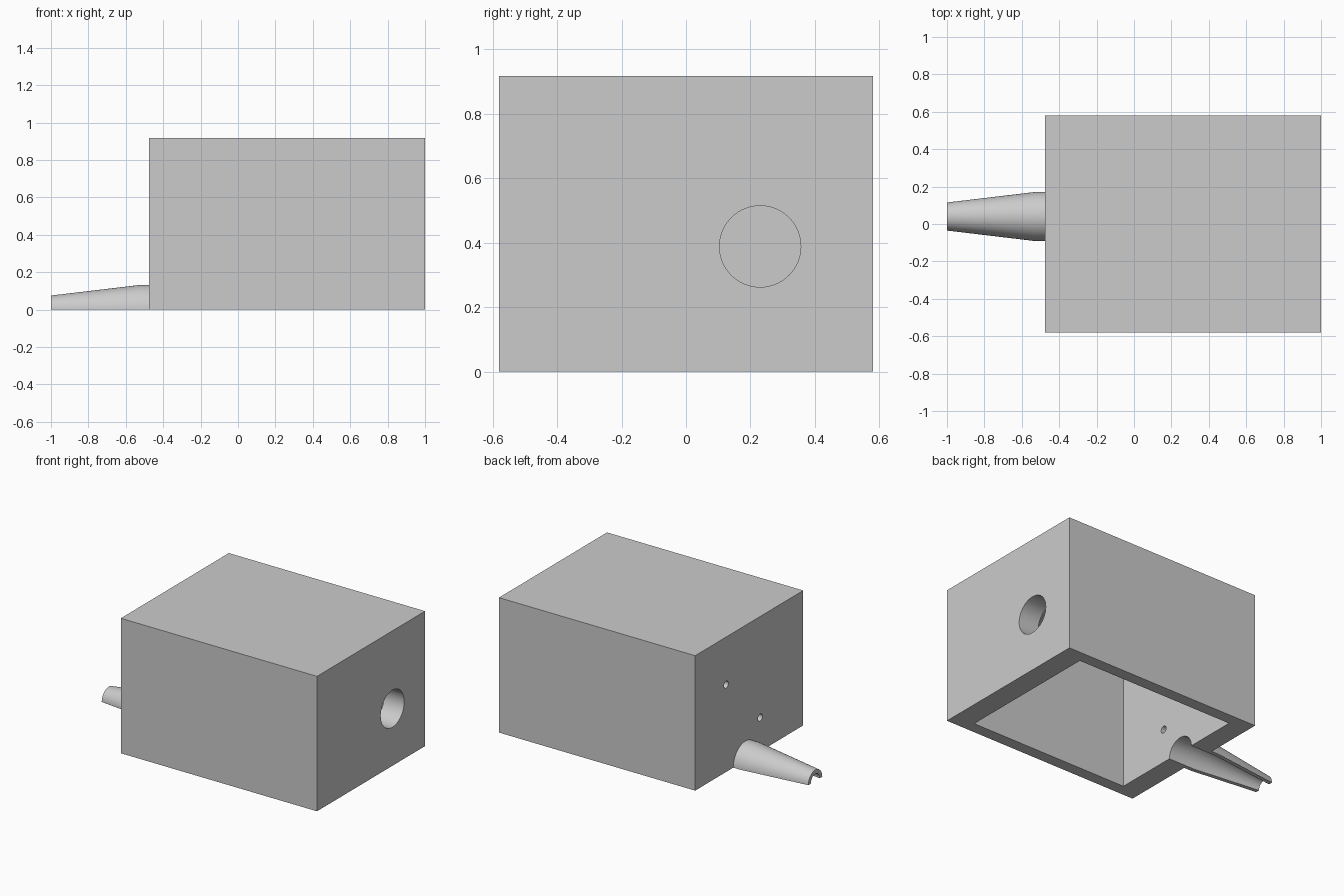
import bpy, bmesh, math
from mathutils import Vector

if "Cube" in bpy.data.objects:
    bpy.data.objects.remove(bpy.data.objects["Cube"], do_unlink=True)

grey = bpy.data.materials.new("light_grey")
grey.use_nodes = True
colour = (0.6, 0.6, 0.6, 1)
grey.diffuse_color = colour
grey.node_tree.nodes["Principled BSDF"].inputs["Base Color"].default_value = colour

LEFT, RIGHT = -0.475, 1.0          # outer ends of the housing
CAVITY_LEFT, CAVITY_RIGHT = -0.335, 0.85
SPOUT_Y, SPOUT_R, SPOUT_WALL = 0.04, 0.131, 0.027


def box(name, low, high):
    low, high = Vector(low), Vector(high)
    bpy.ops.mesh.primitive_cube_add(size=1, location=(low + high) / 2)
    ob = bpy.context.object
    ob.name = name
    ob.scale = high - low
    bpy.ops.object.transform_apply(location=True, rotation=False, scale=True)
    return ob


def rod(name, x, y, z, radius, length=0.4, sides=64):
    """Cylinder along x, centred on the point."""
    bpy.ops.mesh.primitive_cylinder_add(vertices=sides, radius=radius, depth=length,
                                        location=(x, y, z), rotation=(0, math.pi / 2, 0))
    bpy.context.object.name = name
    return bpy.context.object


def activate(ob):
    bpy.ops.object.select_all(action='DESELECT')
    ob.select_set(True)
    bpy.context.view_layer.objects.active = ob


def cut(ob, cutter):
    cutter.hide_render = True
    mod = ob.modifiers.new("cut", 'BOOLEAN')
    mod.operation, mod.solver, mod.object = 'DIFFERENCE', 'EXACT', cutter
    activate(ob)
    bpy.ops.object.modifier_apply(modifier=mod.name)
    bpy.data.objects.remove(cutter, do_unlink=True)


def finish(ob):
    ob.data.materials.clear()
    ob.data.materials.append(grey)
    activate(ob)
    bpy.ops.object.shade_smooth_by_angle(angle=math.radians(30))


# Housing: thick-walled box, open underneath
housing = box("housing", (LEFT, -0.58, 0), (RIGHT, 0.58, 0.917))
cut(housing, box("cavity_cutter", (CAVITY_LEFT, -0.5, -0.2), (CAVITY_RIGHT, 0.5, 0.837)))

# Large port on one end, two small holes and the spout opening on the other
cut(housing, rod("port_cutter", RIGHT, 0.23, 0.388, 0.126))
for y, z in ((0.247, 0.593), (-0.118, 0.23)):
    cut(housing, rod("small_hole_cutter", LEFT, y, z, 0.024, sides=32))
cut(housing, rod("spout_cutter", LEFT, SPOUT_Y, 0, SPOUT_R))
finish(housing)

# Spout: tapering half-pipe, a loop of four half-circles skinned together
bm = bmesh.new()
stations = [(CAVITY_LEFT, SPOUT_R), (-0.53, SPOUT_R), (-1.0, 0.075)]
loop = stations + [(x, r - SPOUT_WALL) for x, r in reversed(stations)]
STEPS = 32
rows = []
for i in range(STEPS + 1):
    a = math.pi * i / STEPS
    rows.append([bm.verts.new((x, SPOUT_Y + r * math.cos(a), r * math.sin(a)))
                 for x, r in loop])
n = len(loop)
for p, q in zip(rows, rows[1:]):
    for j in range(n):
        k = (j + 1) % n
        bm.faces.new((p[j], p[k], q[k], q[j]))
for row in (rows[0], rows[-1]):
    for j in range(n // 2 - 1):
        bm.faces.new((row[j], row[j + 1], row[n - 2 - j], row[n - 1 - j]))
bmesh.ops.recalc_face_normals(bm, faces=bm.faces)
mesh = bpy.data.meshes.new("spout")
bm.to_mesh(mesh)
bm.free()
spout = bpy.data.objects.new("spout", mesh)
bpy.context.collection.objects.link(spout)
finish(spout)
